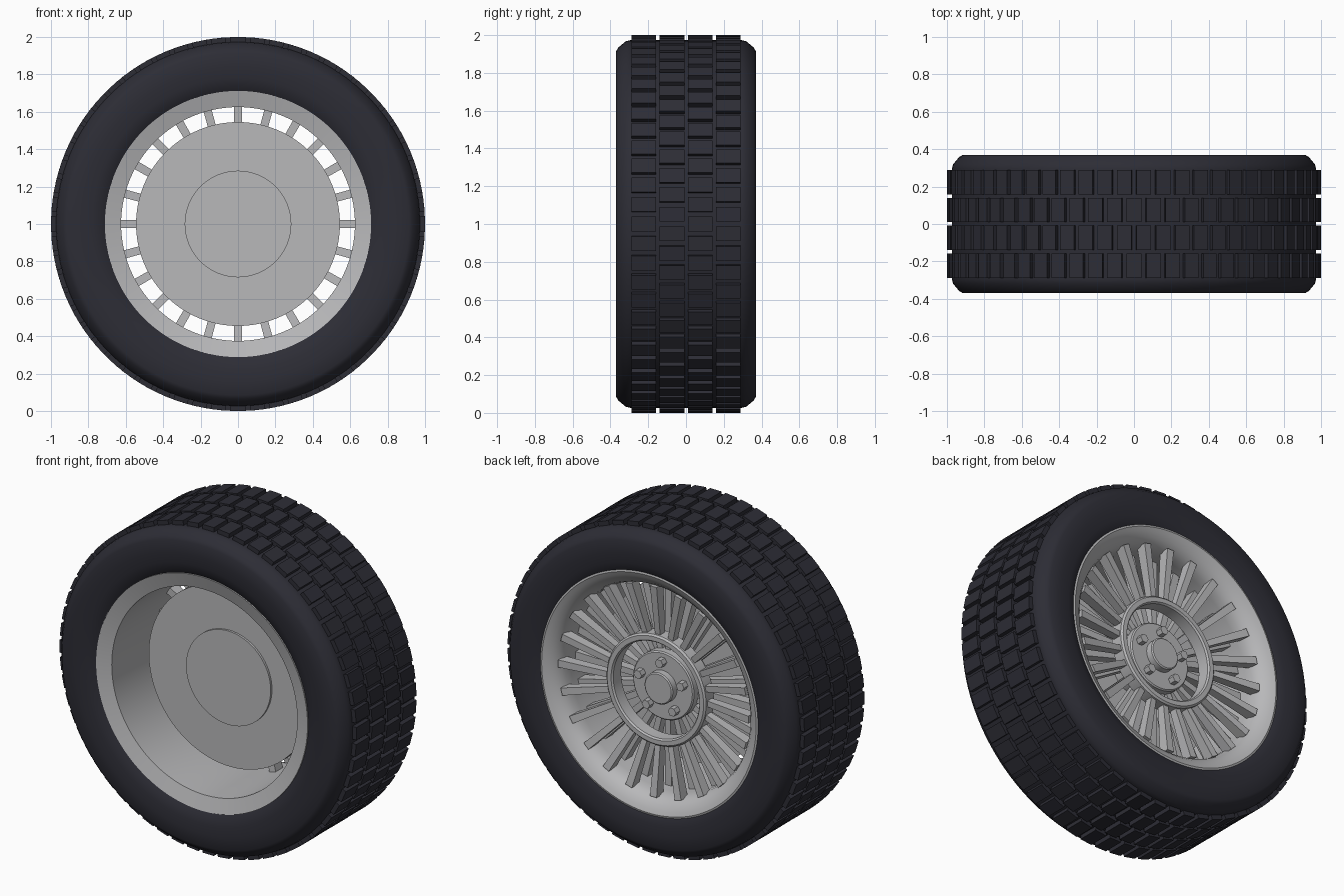
import bpy, bmesh
from math import sin, cos, pi, radians
from mathutils import Vector

cube = bpy.data.objects.get("Cube")
if cube:
    bpy.data.objects.remove(cube, do_unlink=True)

CENTRE = Vector((0, 0, 1))


def material(name, colour):
    m = bpy.data.materials.new(name)
    m.use_nodes = True
    m.diffuse_color = (*colour, 1)
    bsdf = next(n for n in m.node_tree.nodes if n.type == 'BSDF_PRINCIPLED')
    bsdf.inputs["Base Color"].default_value = (*colour, 1)
    return m


rubber = material("dark rubber", (0.026, 0.026, 0.036))
metal = material("grey metal", (0.48, 0.48, 0.49))


def finish(name, bm, mat, smooth=False):
    bmesh.ops.recalc_face_normals(bm, faces=bm.faces[:])
    mesh = bpy.data.meshes.new(name)
    bm.to_mesh(mesh)
    bm.free()
    mesh.materials.append(mat)
    if smooth:
        mesh.polygons.foreach_set("use_smooth", [True] * len(mesh.polygons))
        mesh.set_sharp_from_angle(angle=radians(35))
    obj = bpy.data.objects.new(name, mesh)
    bpy.context.collection.objects.link(obj)
    return obj


def polar(r, y, angle, side=0):
    """Point at a radius, depth and angle, shifted sideways along the tangent."""
    c, s = cos(angle), sin(angle)
    return CENTRE + Vector((r * c - side * s, y, r * s + side * c))


def lathe(name, profile, mat, segments=128, closed=True):
    """Turn a (radius, y) profile about the axle; open profiles get end caps."""
    bm = bmesh.new()
    rings = [[bm.verts.new(polar(r, y, 2 * pi * i / segments)) for i in range(segments)]
             for r, y in profile]
    pairs = list(zip(rings, rings[1:]))
    if closed:
        pairs.append((rings[-1], rings[0]))
    for a, b in pairs:
        for i in range(segments):
            j = (i + 1) % segments
            bm.faces.new((a[i], a[j], b[j], b[i]))
    if not closed:
        bm.faces.new(rings[0])
        bm.faces.new(rings[-1])
    return finish(name, bm, mat, True)


def radial_bars(name, section, widths, count, mat, offset=0.0):
    """Repeat a bar around the axle; section holds inner pair, then outer pair."""
    bm = bmesh.new()
    halves = (widths[0], widths[0], widths[1], widths[1])
    for i in range(count):
        angle = 2 * pi * (i + offset) / count
        left, right = ([bm.verts.new(polar(r, y, angle, sign * h / 2))
                        for (r, y), h in zip(section, halves)] for sign in (-1, 1))
        bm.faces.new(left)
        bm.faces.new(right)
        for k in range(4):
            n = (k + 1) % 4
            bm.faces.new((left[k], left[n], right[n], right[k]))
    return finish(name, bm, mat)


# Tyre carcass, mirrored across its middle
half_tyre = [(0.705, 0.335), (0.735, 0.355), (0.78, 0.367), (0.84, 0.37),
             (0.915, 0.37), (0.935, 0.358), (0.968, 0.318), (0.973, 0.295)]
lathe("tyre", half_tyre + [(r, -y) for r, y in reversed(half_tyre)], rubber)

# Four staggered rows of tread blocks
for row in range(4):
    y0 = -0.288 + row * 0.149
    y1 = y0 + 0.13
    radial_bars(f"tread_row_{row + 1}",
                [(0.96, y0), (0.96, y1), (0.9993, y1), (0.9993, y0)],
                (0.078, 0.078), 60, rubber, 0.5 * (row % 2))

# Rim barrel with a conical inner lip and a rounded outer lip
lathe("rim", [(0.712, -0.348), (0.625, -0.322), (0.625, 0.22), (0.63, 0.265),
              (0.645, 0.3), (0.67, 0.328), (0.70, 0.347), (0.722, 0.357),
              (0.733, 0.354), (0.733, 0.335), (0.70, 0.31), (0.66, 0.26),
              (0.65, 0.2), (0.65, -0.28), (0.712, -0.32)], metal)

# Two layers of spokes
radial_bars("outer_spokes", [(0.31, 0.225), (0.31, 0.27), (0.64, 0.315), (0.64, 0.25)],
            (0.034, 0.045), 24, metal)
radial_bars("inner_spokes", [(0.17, 0.13), (0.17, 0.175), (0.64, 0.17), (0.64, 0.10)],
            (0.034, 0.045), 24, metal)

# Ring carrying the outer spokes
lathe("spoke_ring", [(0.29, 0.21), (0.29, 0.285), (0.298, 0.295), (0.325, 0.295),
                     (0.335, 0.285), (0.335, 0.21)], metal, 96)

# Brake disc, its raised plate and the axle hub
lathe("brake_disc", [(0.545, -0.08), (0.545, -0.02)], metal, 128, False)
lathe("brake_plate", [(0.285, -0.093), (0.285, -0.06)], metal, 96, False)
lathe("axle", [(0.13, -0.03), (0.13, 0.15)], metal, 48, False)
lathe("hub_plate", [(0.205, 0.12), (0.205, 0.215), (0.198, 0.222)], metal, 64, False)
lathe("centre_cap", [(0.095, 0.21), (0.095, 0.262), (0.088, 0.268)], metal, 48, False)

# Five hexagonal wheel nuts
bm = bmesh.new()
for i in range(5):
    angle = pi / 2 + 2 * pi * i / 5
    rings = []
    for y in (0.21, 0.262):
        hub = polar(0.15, y, angle)
        rings.append([bm.verts.new(hub + 0.027 * Vector((cos(k * pi / 3), 0, sin(k * pi / 3))))
                      for k in range(6)])
    for ring in rings:
        bm.faces.new(ring)
    for k in range(6):
        n = (k + 1) % 6
        bm.faces.new((rings[0][k], rings[0][n], rings[1][n], rings[1][k]))
finish("wheel_nuts", bm, metal)
